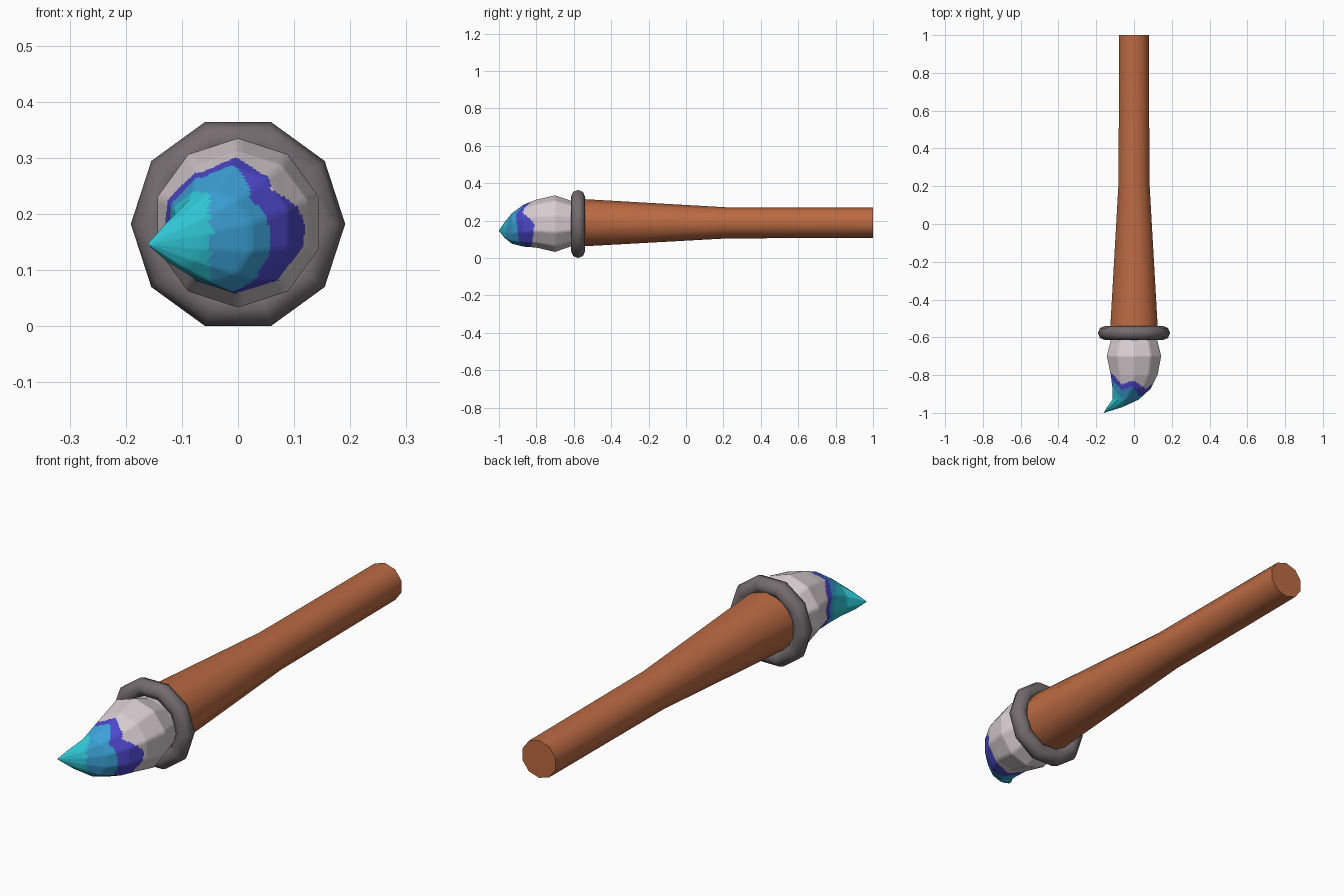
import bpy, bmesh, math

if "Cube" in bpy.data.objects:
    bpy.data.objects.remove(bpy.data.objects["Cube"])

CZ = 0.184  # height of the brush axis


def mat(name, r, g, b):
    m = bpy.data.materials.new(name)
    m.diffuse_color = (r, g, b, 1)
    m.use_nodes = True
    m.node_tree.nodes["Principled BSDF"].inputs["Base Color"].default_value = m.diffuse_color
    return m


wood = mat("orange_wood", 0.50, 0.145, 0.055)
metal = mat("grey_metal", 0.175, 0.15, 0.16)
bristle = mat("pale_bristle", 0.68, 0.61, 0.63)
indigo = mat("indigo_paint", 0.075, 0.065, 0.60)
blue = mat("blue_paint", 0.045, 0.36, 0.68)
cyan = mat("cyan_paint", 0.03, 0.60, 0.70)


def interp(keys, t):
    """Linear interpolation of rows (t, values...)."""
    for a, b in zip(keys, keys[1:]):
        if t <= b[0] + 1e-9:
            f = (t - a[0]) / (b[0] - a[0])
            return [u + (v - u) * f for u, v in zip(a[1:], b[1:])]
    return list(keys[-1][1:])


def decagon(sub):
    """Unit ten-sided outline with a corner at the top, edges split."""
    c = [(math.cos(math.radians(90 + 36 * i)), math.sin(math.radians(90 + 36 * i)))
         for i in range(11)]
    return [(p[0] + (q[0] - p[0]) * k / sub, p[1] + (q[1] - p[1]) * k / sub)
            for p, q in zip(c, c[1:]) for k in range(sub)]


def loft(name, keys, ys, sub, mats, rule=None, angle=50):
    """Skin of ten-sided sections (y, centre x, centre z, radius x, radius z)."""
    bm = bmesh.new()
    outline = decagon(sub)
    n = len(outline)
    rings = []
    for y in ys:
        cx, cz, rx, rz = interp(keys, y)
        rings.append([bm.verts.new((cx + u * rx, y, cz + v * rz)) for u, v in outline])
    for j in range(len(rings) - 1):
        for i in range(n):
            k = (i + 1) % n
            f = bm.faces.new((rings[j][i], rings[j][k], rings[j + 1][k], rings[j + 1][i]))
            if rule:
                u = outline[i][0] + outline[k][0]
                v = outline[i][1] + outline[k][1]
                a = math.degrees(math.atan2(v, u)) % 360
                f.material_index = rule(a, (ys[j] + ys[j + 1]) / 2)
    bm.faces.new(rings[0])
    bm.faces.new(rings[-1])
    if rule:
        for f in bm.faces:
            if len(f.verts) > 4 and f.calc_center_median().y < -0.9:
                f.material_index = 3
    bmesh.ops.recalc_face_normals(bm, faces=bm.faces)
    me = bpy.data.meshes.new(name)
    bm.to_mesh(me)
    bm.free()
    ob = bpy.data.objects.new(name, me)
    bpy.context.collection.objects.link(ob)
    for m in mats:
        me.materials.append(m)
    smooth(ob, angle)
    return ob


def smooth(ob, angle):
    bpy.ops.object.select_all(action='DESELECT')
    ob.select_set(True)
    bpy.context.view_layer.objects.active = ob
    bpy.ops.object.shade_smooth_by_angle(angle=math.radians(angle))


# Handle: tapers away from the collar, then runs straight
handle = [(-0.58, 0, 0.189, 0.134, 0.128), (0.22, 0, 0.188, 0.086, 0.083),
          (1.0, 0, 0.189, 0.083, 0.081)]
loft("handle", handle, [k[0] for k in handle], 1, [wood])

# Metal collar
bpy.ops.mesh.primitive_torus_add(major_segments=10, minor_segments=8,
                                 major_radius=0.154, minor_radius=0.037,
                                 location=(0, -0.577, 0.182),
                                 rotation=(math.pi / 2, 0, 0))
collar = bpy.context.object
collar.name = "collar"
collar.data.materials.append(metal)
smooth(collar, 60)

# Bristle tip: swells, then sweeps sideways to a point
tip = [(-1.0, -0.160, 0.146, 0.001, 0.001), (-0.97, -0.103, 0.150, 0.042, 0.042),
       (-0.93, -0.045, 0.158, 0.073, 0.082), (-0.87, -0.012, 0.173, 0.107, 0.112),
       (-0.80, 0.001, 0.184, 0.130, 0.128), (-0.70, 0, CZ, 0.151, 0.151),
       (-0.61, 0, CZ, 0.128, 0.120), (-0.56, 0, CZ, 0.118, 0.116)]

# Wavy paint edges: position along the brush by angle around it
edge_indigo = [(0, -0.81), (40, -0.875), (65, -0.855), (90, -0.83), (120, -0.85),
               (150, -0.80), (180, -0.77), (225, -0.80), (270, -0.83),
               (315, -0.82), (360, -0.81)]
edge_blue = [(0, -0.90), (45, -0.91), (90, -0.865), (120, -0.875), (150, -0.84),
             (180, -0.80), (225, -0.83), (270, -0.865), (315, -0.895), (360, -0.90)]
edge_cyan = [(0, -0.965), (60, -0.955), (90, -0.935), (135, -0.90), (180, -0.825),
             (225, -0.87), (270, -0.935), (315, -0.96), (360, -0.965)]


def paint(a, y):
    for idx, edge in ((3, edge_cyan), (2, edge_blue), (1, edge_indigo)):
        if y < interp(edge, a)[0]:
            return idx
    return 0


rows = [-1 + 0.005 * i for i in range(89)]
loft("bristle_tip", tip, rows, 8, [bristle, indigo, blue, cyan], paint)
